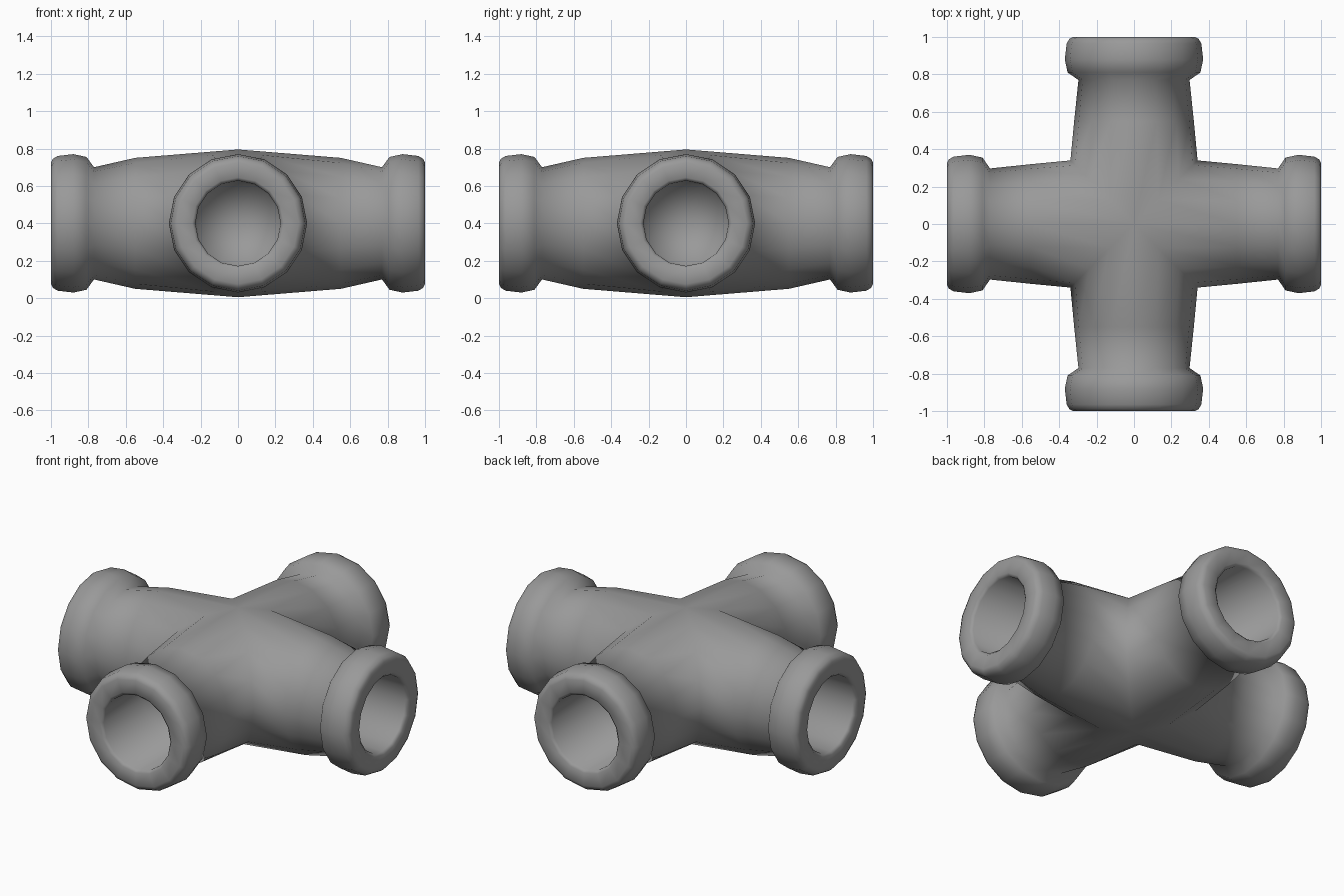
import bpy, bmesh
from math import cos, sin, pi
from mathutils import Matrix, Vector

cube = bpy.data.objects.get("Cube")
if cube:
    bpy.data.objects.remove(cube, do_unlink=True)

SIDES = 16
CENTRE_Z = 0.4

# Plain grey metal
grey = bpy.data.materials.new("grey_metal")
grey.use_nodes = True
colour = (0.32, 0.32, 0.32, 1)
grey.diffuse_color = colour
grey.node_tree.nodes["Principled BSDF"].inputs["Base Color"].default_value = colour

# Rings along one arm: distance from centre, half width, half height
ARM = [
    (0.55, 0.32, 0.35), (0.77, 0.297, 0.3),       # tapering body
    (0.81, 0.355, 0.355), (0.88, 0.37, 0.37),     # collar outside
    (0.965, 0.36, 0.36), (0.99, 0.345, 0.345), (1.0, 0.325, 0.325),
    (1.0, 0.245, 0.245), (0.985, 0.228, 0.228),   # mouth
    (0.6, 0.222, 0.222),                          # socket wall
]


def ring(bm, turn, along, width, height):
    """Ring of vertices across an arm; along=None gives the mitred joint."""
    verts = []
    for i in range(SIDES):
        a = 2 * pi * i / SIDES
        side = width * cos(a)
        x = abs(side) if along is None else along
        verts.append(bm.verts.new(turn @ Vector((x, side, height * sin(a)))))
    return verts


def bridge(bm, a, b):
    for i in range(SIDES):
        j = (i + 1) % SIDES
        bm.faces.new((a[i], a[j], b[j], b[i]))


# Four equal arms, mitred together at the centre
bm = bmesh.new()
for quarter in range(4):
    turn = Matrix.Rotation(quarter * pi / 2, 3, "Z")
    previous = ring(bm, turn, None, 0.34, 0.395)
    for size in ARM:
        current = ring(bm, turn, *size)
        bridge(bm, previous, current)
        previous = current
    # Closed end of the socket
    tip = bm.verts.new(turn @ Vector((0.55, 0, 0)))
    for i in range(SIDES):
        bm.faces.new((previous[i], previous[(i + 1) % SIDES], tip))

bmesh.ops.remove_doubles(bm, verts=bm.verts, dist=0.0005)
bmesh.ops.recalc_face_normals(bm, faces=bm.faces)
for face in bm.faces:
    face.smooth = True

mesh = bpy.data.meshes.new("cross_pipe_fitting")
bm.to_mesh(mesh)
bm.free()
mesh.materials.append(grey)
fitting = bpy.data.objects.new("cross_pipe_fitting", mesh)
fitting.location.z = CENTRE_Z
bpy.context.collection.objects.link(fitting)
